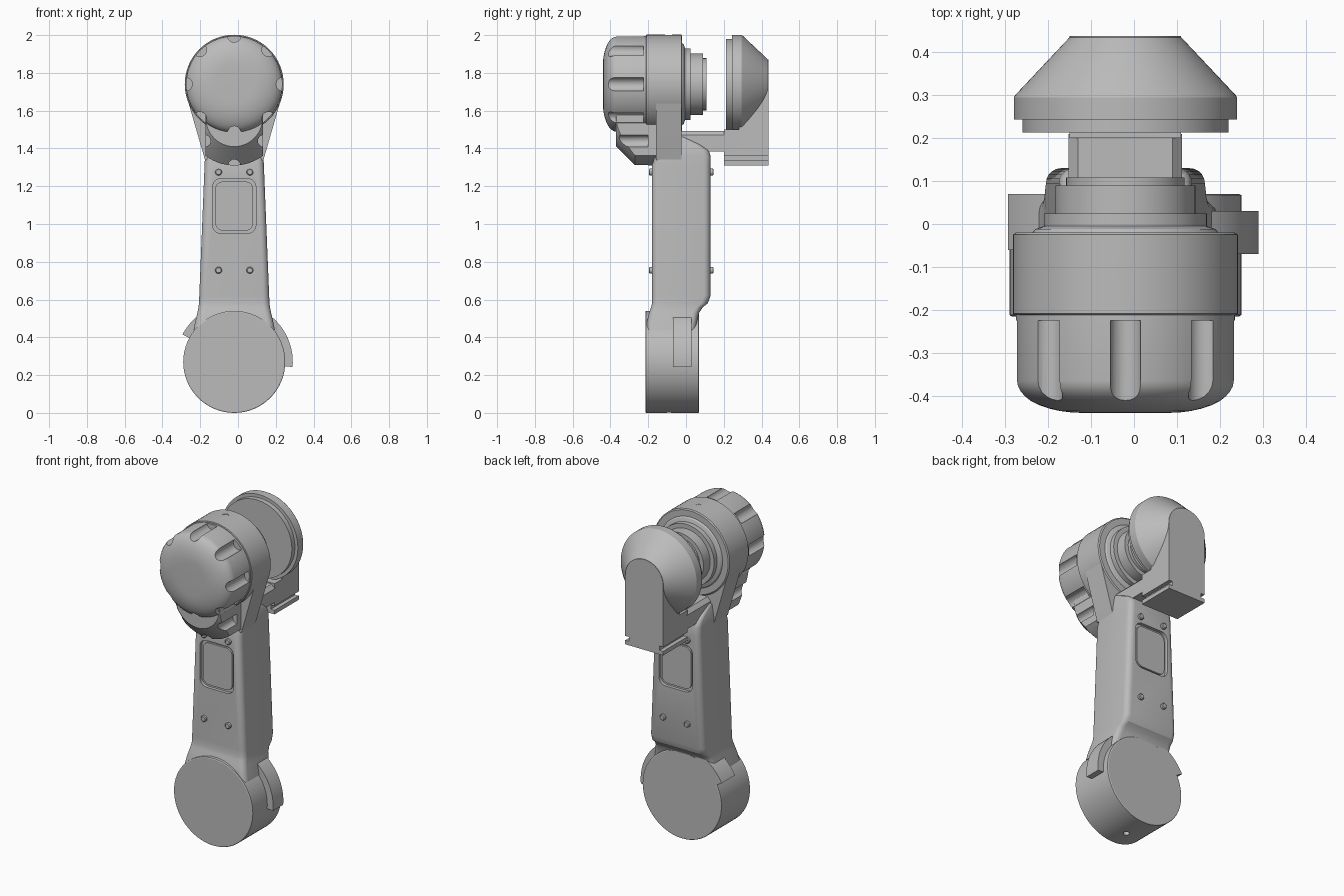
import bpy, bmesh, math
from mathutils import Vector

CX = -0.02            # centre line of the arm
LOW, HIGH = 0.27, 1.74  # heights of the two joint axes

cube = bpy.data.objects.get("Cube")
if cube:
    bpy.data.objects.remove(cube, do_unlink=True)

grey = bpy.data.materials.new("machined_grey")
grey.use_nodes = True
grey.diffuse_color = (0.5, 0.5, 0.5, 1)
grey.node_tree.nodes["Principled BSDF"].inputs["Base Color"].default_value = (0.5, 0.5, 0.5, 1)


def loft(name, rings):
    """Skin a stack of equal closed rings and cap both ends."""
    bm = bmesh.new()
    rows = [[bm.verts.new(p) for p in ring] for ring in rings]
    n = len(rows[0])
    for a, b in zip(rows, rows[1:]):
        for i in range(n):
            j = (i + 1) % n
            bm.faces.new((a[i], a[j], b[j], b[i]))
    bm.faces.new(rows[0])
    bm.faces.new(rows[-1])
    bmesh.ops.recalc_face_normals(bm, faces=bm.faces)
    me = bpy.data.meshes.new(name)
    bm.to_mesh(me)
    bm.free()
    me.materials.append(grey)
    ob = bpy.data.objects.new(name, me)
    bpy.context.collection.objects.link(ob)
    return ob


def arc(cx, cz, r, a0, a1, n):
    return [(cx + r * math.cos(math.radians(a0 + (a1 - a0) * i / n)),
             cz + r * math.sin(math.radians(a0 + (a1 - a0) * i / n))) for i in range(n + 1)]


def rounded_rect(cx, cz, hw, hh, r):
    pts = []
    for k, (sx, sz) in enumerate(((1, 1), (-1, 1), (-1, -1), (1, -1))):
        pts += arc(cx + sx * (hw - r), cz + sz * (hh - r), r, 90 * k, 90 * k + 90, 5)
    return pts


def prism(name, outline, y0, y1):
    return loft(name, [[(x, y, z) for x, z in outline] for y in (y0, y1)])


def turned(name, cz, profile, cx=CX, n=64):
    """Solid of revolution about a y axis; profile is (y, radius)."""
    return loft(name, [[(x, y, z) for x, z in arc(cx, cz, r, 0, 360, n)[:-1]] for y, r in profile])


def box(name, x0, x1, y0, y1, z0, z1):
    return prism(name, [(x0, z0), (x1, z0), (x1, z1), (x0, z1)], y0, y1)


def pin(name, y, z0, z1, r):
    """Vertical round cutter on the centre line."""
    return loft(name, [[(px, py, z) for px, py in arc(CX, y, r, 0, 360, 20)[:-1]] for z in (z0, z1)])


def carve(ob, cutters, op='DIFFERENCE'):
    for c in cutters:
        m = ob.modifiers.new("carve", 'BOOLEAN')
        m.operation, m.object, m.solver = op, c, 'EXACT'
    dg = bpy.context.evaluated_depsgraph_get()
    dg.update()
    me = bpy.data.meshes.new_from_object(ob.evaluated_get(dg))
    ob.modifiers.clear()
    ob.data = me
    for c in cutters:
        bpy.data.objects.remove(c, do_unlink=True)


# lower joint drum
drum = turned("lower_joint_drum", LOW, [(-0.215, 0.265), (-0.212, 0.27), (0.067, 0.27), (0.07, 0.265)])
carve(drum, [pin("cut", -0.09, -0.05, 0.03, 0.018)])

# curved tabs hugging the lower drum
for name, a0, a1, y0, y1 in (("left_tab", -5, 72, -0.07, 0.03), ("right_tab", 110, 152, -0.06, 0.07)):
    prism(name, arc(CX, LOW, 0.31, a0, a1, 20) + arc(CX, LOW, 0.255, a1, a0, 20), y0, y1)

# tapered arm: sections are height, half width, front y, back y
sections = [(0.44, 0.215, -0.212, 0.05), (0.49, 0.205, -0.205, 0.06), (0.53, 0.195, -0.195, 0.07),
            (0.56, 0.189, -0.185, 0.09), (0.58, 0.187, -0.18, 0.115), (0.62, 0.185, -0.18, 0.13),
            (1.31, 0.157, -0.18, 0.13), (1.36, 0.155, -0.165, 0.13), (1.39, 0.152, -0.16, 0.12),
            (1.42, 0.147, -0.16, 0.08), (1.46, 0.14, -0.16, 0.0)]
arm = loft("arm_body", [[(x, y, z) for x, y in rounded_rect(CX, (f + b) / 2, hw, (b - f) / 2, 0.035)]
                        for z, hw, f, b in sections])

# recessed window on front and back of the arm, with a panel inside and screws around
DEPTH = 0.02
recesses = []
for side, y, s in (("front", -0.18, 1), ("back", 0.13, -1)):
    recesses.append(prism("cut", rounded_rect(CX, 1.095, 0.115, 0.145, 0.045), y - s * 0.02, y + s * DEPTH))
carve(arm, recesses)
for side, y, s in (("front", -0.18, 1), ("back", 0.13, -1)):
    prism(side + "_window_panel", rounded_rect(CX, 1.095, 0.1, 0.13, 0.04), y + s * 0.008, y + s * 0.03)
    for z in (0.755, 1.275):
        for dx in (-0.083, 0.083):
            turned(side + "_screw", z, [(y + s * 0.02, 0.018), (y - s * 0.012, 0.018), (y - s * 0.016, 0.013)],
                   CX + dx, 16)

# neck plate widening into the upper joint
prism("neck_plate", arc(CX, HIGH, 0.26, -15, 195, 48) + [(CX - 0.155, 1.34), (CX + 0.155, 1.34)], -0.16, -0.025)

# upper joint housing with set-screw hole
housing = turned("upper_joint_housing", HIGH, [(-0.212, 0.258), (-0.209, 0.262), (-0.025, 0.262), (-0.02, 0.255)])
carve(housing, [pin("cut", -0.093, 1.96, 2.1, 0.018)])

# stepped collar facing the clamp
turned("stepped_collar", HIGH, [(-0.03, 0.225), (-0.012, 0.21), (-0.005, 0.19), (0.025, 0.19), (0.025, 0.163),
                                (0.09, 0.163), (0.09, 0.138), (0.108, 0.138)])


def flutes(cz, reach, front):
    """Round grooves at eight positions around a knob."""
    for k in range(8):
        a = math.radians(45 * k)
        yield turned("cut", cz + reach * math.sin(a), [(front, 0.036), (-0.225, 0.036)],
                     CX + reach * math.cos(a), 20)


# fluted domed knob
dome = [(-0.365 - 0.075 * math.sin(t), 0.1 + 0.155 * math.cos(t))
        for t in (math.radians(a) for a in range(0, 91, 10))]
knob = turned("fluted_knob", HIGH, [(-0.205, 0.255)] + dome + [(-0.44, 0.01)], n=96)
carve(knob, list(flutes(HIGH, 0.258, -0.5)))

# chamfered fluted guard below the knob, trimmed to the arm width
guard = turned("lower_guard", 1.56, [(-0.16, 0.25), (-0.27, 0.25), (-0.37, 0.15)], n=96)
trim = box("cut", CX - 0.152, CX + 0.152, -0.5, 0, 1.2, 1.6)
carve(guard, [trim], 'INTERSECT')
carve(guard, [turned("cut", z, [(-0.5, 0.032), (-0.2, 0.032)], CX + dx, 20)
              for dx, z in ((0, 1.31), (0.157, 1.44), (-0.157, 1.44))])

# cone-shaped clamp pad
turned("clamp_cone", HIGH, [(0.213, 0.24), (0.243, 0.24), (0.243, 0.26), (0.295, 0.26), (0.3, 0.257),
                            (0.435, 0.13)], n=96)

# round-topped bracket carrying the clamp pad
prism("bracket_upright", arc(CX, HIGH, 0.13, 0, 180, 32) + [(CX - 0.13, 1.4), (CX + 0.13, 1.4)], 0.28, 0.438)
foot = box("bracket_foot", CX - 0.13, CX + 0.13, 0.2, 0.438, 1.31, 1.5)
carve(foot, [box("cut", CX + s * 0.13 - 0.025, CX + s * 0.13 + 0.025, 0.1, 0.5, 1.335, 1.362) for s in (-1, 1)])

# bridge from the arm to the bracket
prism("bridge", [(CX - 0.132, 1.385), (CX + 0.132, 1.385), (CX + 0.132, 1.47), (CX + 0.11, 1.493),
                 (CX - 0.11, 1.493), (CX - 0.132, 1.47)], -0.03, 0.21)

# smooth curved faces, keep hard edges
for ob in bpy.context.collection.objects:
    if ob.type == 'MESH' and ob.data.materials and ob.data.materials[0] == grey:
        ob.data.shade_smooth()
        ob.data.set_sharp_from_angle(angle=math.radians(30))
